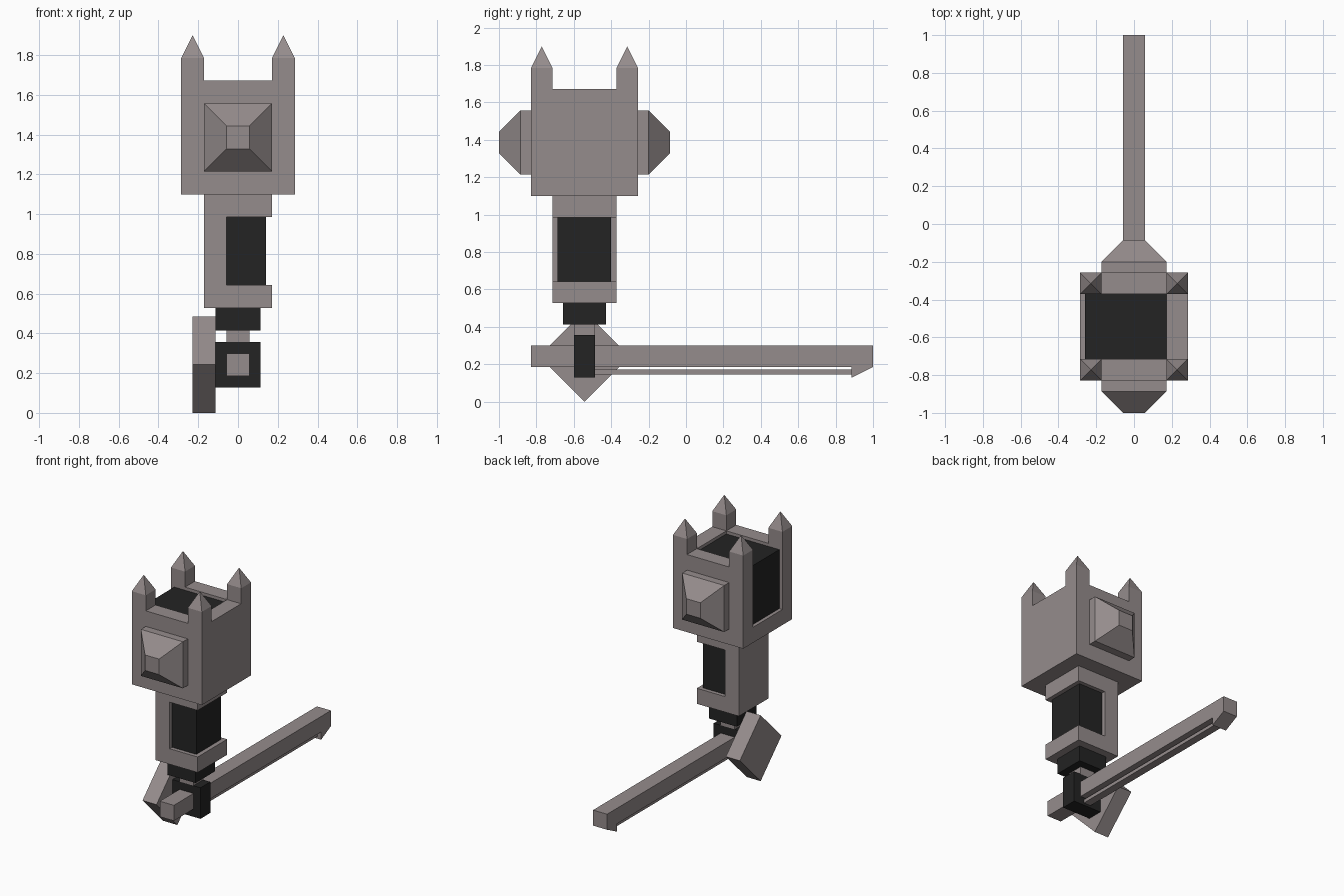
import bpy, bmesh, math

if "Cube" in bpy.data.objects:
    bpy.data.objects.remove(bpy.data.objects["Cube"])

U = 2 / 35                      # modelling grid step
R = 3 * math.sqrt(2)            # half diagonal of the diamond plate


def P(x, y, z):
    """Grid coordinates (origin on the hub axis) to world coordinates."""
    return (x * U, (y - 9.5) * U, (z + R) * U)


def material(name, rgb):
    m = bpy.data.materials.new(name)
    m.diffuse_color = (*rgb, 1)
    m.use_nodes = True
    m.node_tree.nodes["Principled BSDF"].inputs["Base Color"].default_value = m.diffuse_color
    return m


STONE = material("warm_grey", (0.30, 0.262, 0.262))
DARK = material("near_black", (0.017, 0.017, 0.017))


def hull(name, points, mat):
    """Convex flat-faced solid around a few points."""
    bm = bmesh.new()
    for p in points:
        bm.verts.new(P(*p))
    bmesh.ops.convex_hull(bm, input=bm.verts)
    bmesh.ops.dissolve_limit(bm, angle_limit=0.01, verts=bm.verts, edges=bm.edges)
    bmesh.ops.recalc_face_normals(bm, faces=bm.faces)
    me = bpy.data.meshes.new(name)
    bm.to_mesh(me)
    bm.free()
    me.materials.append(mat)
    ob = bpy.data.objects.new(name, me)
    bpy.context.collection.objects.link(ob)
    return ob


def box(name, xs, ys, zs, mat):
    return hull(name, [(x, y, z) for x in xs for y in ys for z in zs], mat)


def cut(ob, cutter):
    """Subtract the cutter and remove it."""
    cutter.hide_render = True
    mod = ob.modifiers.new("cut", 'BOOLEAN')
    mod.operation, mod.solver, mod.object = 'DIFFERENCE', 'EXACT', cutter
    bpy.context.view_layer.objects.active = ob
    bpy.ops.object.modifier_apply(modifier=mod.name)
    bpy.data.objects.remove(cutter)


# Head block, open at the top and on the left
head = box("head_block", (-5, 5), (-5, 5), (15, 25), STONE)
cut(head, box("head_cutter", (-7, 3), (-3, 3), (17, 27), STONE))
box("head_core", (-4.55, 3), (-3, 3), (17, 24.6), DARK)

# Four pointed corner posts
for sx in (-1, 1):
    for sy in (-1, 1):
        side = ("left" if sx < 0 else "right") + ("_front" if sy < 0 else "_back")
        xs, ys = (3 * sx, 5 * sx), (3 * sy, 5 * sy)
        z0 = 17 if sx < 0 else 25
        z0 = 25
        pts = [(x, y, z) for x in xs for y in ys for z in (z0, 27)]
        hull("post_" + side, pts + [(4 * sx, 4 * sy, 29)], STONE)

# Tapered striking bosses on the front and back
for s, side in ((-1, "front"), (1, "back")):
    pts = [(x, y * s, 20 + z) for w, ys in ((3, (5, 6)), (1, (8,)))
           for y in ys for x in (-w, w) for z in (-w, w)]
    hull("boss_" + side, pts, STONE)

# Neck: C-shaped frame around a dark core
neck = box("neck_frame", (-3, 3), (-3, 3), (5, 15), STONE)
cut(neck, box("neck_cutter", (-1, 5), (-5, 5), (7, 13), STONE))
box("neck_core", (-1, 2.45), (-2.5, 2.5), (7, 13), DARK)

# Collar and stem under the neck
box("collar", (-2, 2), (-2, 2), (3, 5), DARK)
box("stem", (-1, 1), (-1, 1), (2, 3), STONE)

# Square ring gripping the arm
ring = box("ring", (-2, 2), (-1, 1), (-2, 2), DARK)
cut(ring, box("ring_cutter", (-1, 1), (-3, 3), (-1, 1), DARK))

# Diamond side plate
hull("diamond_plate", [(x, y, z) for x in (-4, -2)
                       for y, z in ((0, R), (R, 0), (0, -R), (-R, 0))], STONE)

# Long arm with a hooked end and a thin rail below
box("arm", (-1, 1), (-5, 27), (-1, 1), STONE)
hull("arm_hook", [(x, y, z) for x in (-1, 1)
                  for y, z in ((25, -1), (27, -1), (25, -2))], STONE)
box("rail", (-0.5, 0.5), (1, 25), (-1.7, -1.25), STONE)
